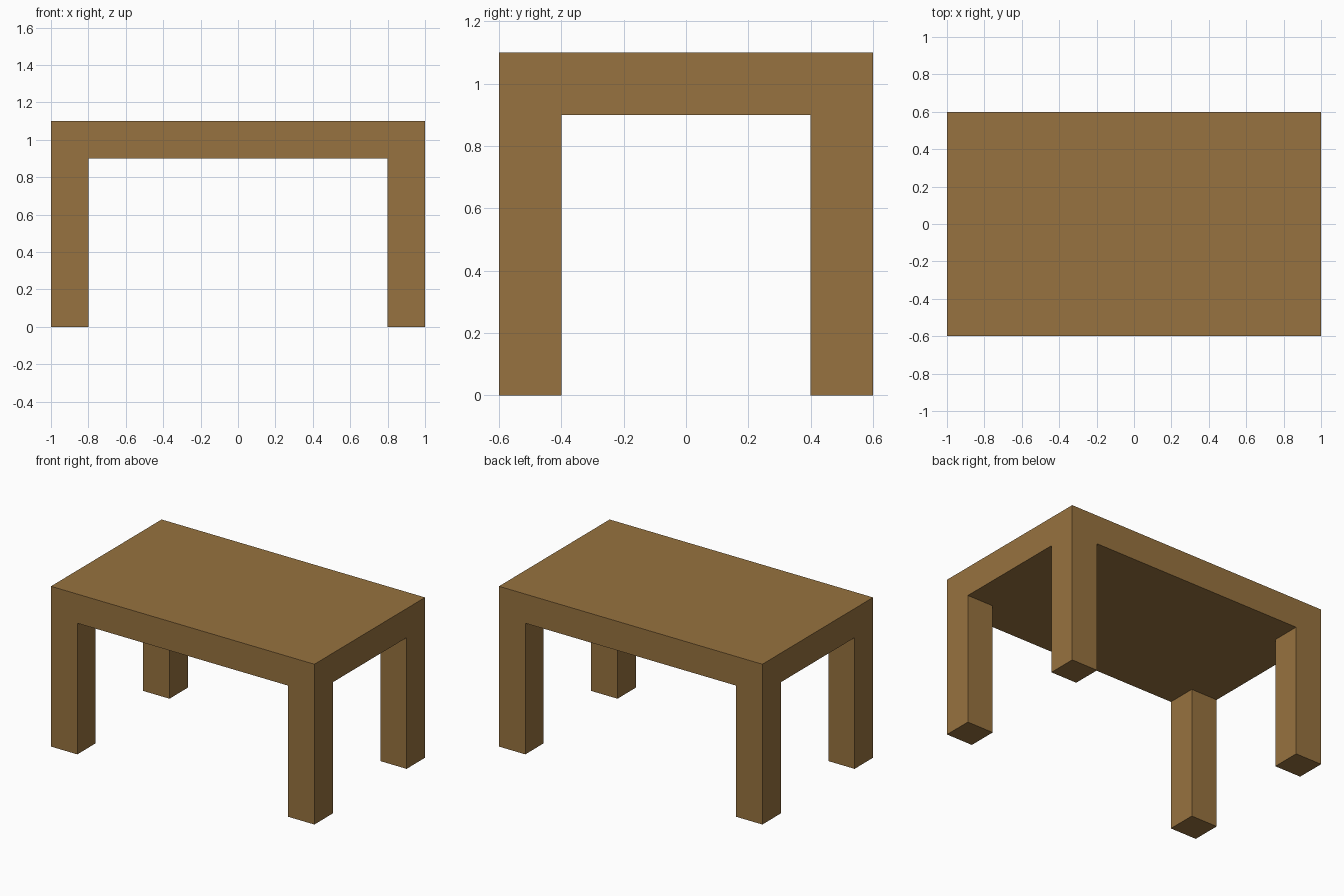
import bpy
import bmesh
from mathutils import Vector

cube = bpy.data.objects.get("Cube")
if cube:
    bpy.data.objects.remove(cube, do_unlink=True)

LENGTH, DEPTH, HEIGHT = 2.0, 1.2, 1.1
THICK = 0.2  # top thickness and leg width
UNDER = HEIGHT - THICK

# Wood material
wood = bpy.data.materials.new("brown_wood")
wood.use_nodes = True
colour = (0.31, 0.17, 0.05, 1.0)
wood.diffuse_color = colour
wood.node_tree.nodes["Principled BSDF"].inputs["Base Color"].default_value = colour

# Table top slab
bm = bmesh.new()
bmesh.ops.create_cube(bm, size=1.0)
bmesh.ops.scale(bm, vec=(LENGTH, DEPTH, THICK), verts=bm.verts)
bmesh.ops.translate(bm, vec=(0, 0, UNDER + THICK / 2), verts=bm.verts)

# Loop cuts that mark out the leg corners
for axis, size in ((Vector((1, 0, 0)), LENGTH), (Vector((0, 1, 0)), DEPTH)):
    for side in (-1, 1):
        bmesh.ops.bisect_plane(bm, geom=bm.verts[:] + bm.edges[:] + bm.faces[:],
                               plane_co=axis * side * (size / 2 - THICK), plane_no=axis)

# Four legs pulled down from the corner faces of the underside
bm.normal_update()
corners = []
for face in bm.faces:
    c = face.calc_center_median()
    if face.normal.z < -0.9 and abs(c.x) > LENGTH / 2 - THICK and abs(c.y) > DEPTH / 2 - THICK:
        corners.append(face)
for face in corners:
    foot = bmesh.ops.extrude_discrete_faces(bm, faces=[face])["faces"][0]
    bmesh.ops.translate(bm, vec=(0, 0, -UNDER), verts=foot.verts)
bmesh.ops.recalc_face_normals(bm, faces=bm.faces)

mesh = bpy.data.meshes.new("table")
bm.to_mesh(mesh)
bm.free()
mesh.materials.append(wood)
table = bpy.data.objects.new("table", mesh)
bpy.context.collection.objects.link(table)
